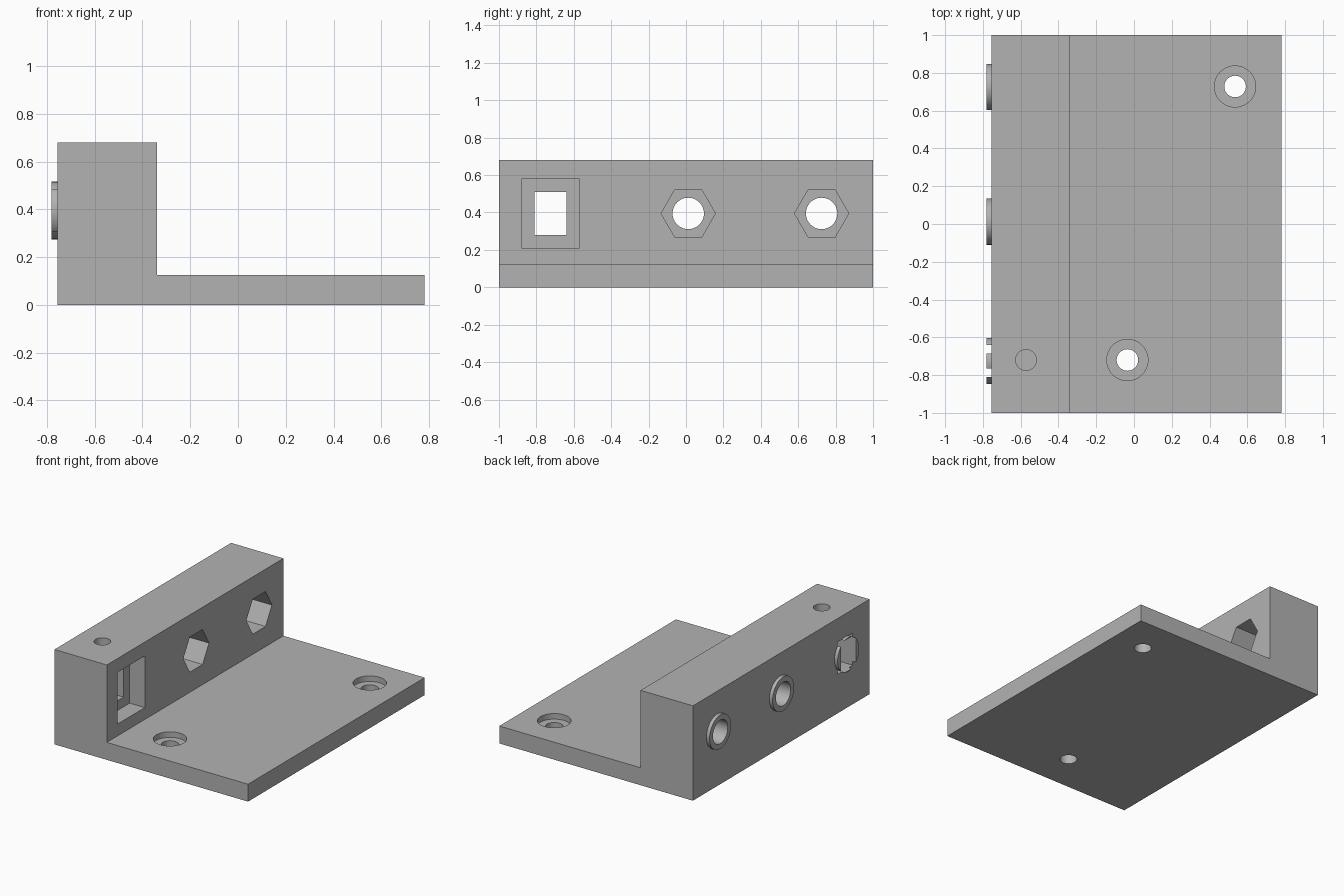
import bpy, bmesh, math
from mathutils import Matrix, Vector

old = bpy.data.objects.get("Cube")
if old:
    bpy.data.objects.remove(old, do_unlink=True)

grey = bpy.data.materials.new("plain grey")
grey.use_nodes = True
grey.diffuse_color = (0.45, 0.45, 0.45, 1)
grey.node_tree.nodes["Principled BSDF"].inputs["Base Color"].default_value = grey.diffuse_color


def finish(name, bm):
    bmesh.ops.recalc_face_normals(bm, faces=bm.faces)
    mesh = bpy.data.meshes.new(name)
    bm.to_mesh(mesh)
    bm.free()
    mesh.materials.append(grey)
    ob = bpy.data.objects.new(name, mesh)
    bpy.context.collection.objects.link(ob)
    return ob


def box(name, low, high):
    low, high = Vector(low), Vector(high)
    bm = bmesh.new()
    bmesh.ops.create_cube(bm, size=1, matrix=Matrix.Translation((low + high) / 2)
                          @ Matrix.Diagonal((*(high - low), 1)))
    return finish(name, bm)


def rod(name, axis, start, end, u, v, radius, sides=48):
    """Prism along x at (y, z) = (u, v), or along z at (x, y) = (u, v)."""
    bm = bmesh.new()
    mid = (start + end) / 2
    if axis == "x":
        place = Matrix.Translation((mid, u, v)) @ Matrix.Rotation(math.pi / 2, 4, "Y")
        place = place @ Matrix.Rotation(math.pi / 2, 4, "Z")
    else:
        place = Matrix.Translation((u, v, mid))
    bmesh.ops.create_cone(bm, cap_ends=True, segments=sides, radius1=radius,
                          radius2=radius, depth=end - start, matrix=place)
    return finish(name, bm)


def combine(target, tool, operation):
    mod = target.modifiers.new(tool.name, "BOOLEAN")
    mod.operation, mod.solver, mod.object = operation, "EXACT", tool
    bpy.context.view_layer.objects.active = target
    bpy.ops.object.modifier_apply(modifier=mod.name)
    bpy.data.objects.remove(tool, do_unlink=True)


BACK, STEP, FRONT = -0.755, -0.34, 0.78
AXIS_Z = 0.395
PORTS = (0.725, 0.012, -0.725)

# L-shaped bracket body extruded along y
bm = bmesh.new()
outline = [(BACK, 0), (FRONT, 0), (FRONT, 0.125), (STEP, 0.125), (STEP, 0.68), (BACK, 0.68)]
face = bm.faces.new([bm.verts.new((x, -1, z)) for x, z in outline])
ext = bmesh.ops.extrude_face_region(bm, geom=[face])
bmesh.ops.translate(bm, vec=(0, 2, 0),
                    verts=[g for g in ext["geom"] if isinstance(g, bmesh.types.BMVert)])
body = finish("bracket_body", bm)

# Raised round bosses on the outer wall
for y in PORTS:
    combine(body, rod("boss", "x", -0.78, BACK + 0.05, y, AXIS_Z, 0.122), "UNION")

# Two round bores with hexagonal nut pockets
for y in PORTS[:2]:
    combine(body, rod("bore", "x", -1, 0, y, AXIS_Z, 0.084), "DIFFERENCE")
    pocket = rod("nut_pocket", "x", STEP - 0.25, 0, y, AXIS_Z, 0.145, 6)
    # Turn the prism so that a corner points along y
    corner = max(abs(v.co.y - y) for v in pocket.data.vertices)
    if corner < 0.14:
        pocket.data.transform(Matrix.Translation((0, y, AXIS_Z))
                              @ Matrix.Rotation(math.pi / 6, 4, "X")
                              @ Matrix.Translation((0, -y, -AXIS_Z)))
    combine(body, pocket, "DIFFERENCE")

# Rectangular socket with a wider recess
y = PORTS[2]
combine(body, box("socket", (-1, y - 0.085, 0.28), (0, y + 0.085, 0.51)), "DIFFERENCE")
combine(body, box("recess", (STEP - 0.12, y - 0.155, 0.21), (0, y + 0.155, 0.58)), "DIFFERENCE")

# Set screw hole from the top into the socket
combine(body, rod("set_screw_hole", "z", 0.4, 0.9, -0.572, -0.72, 0.055), "DIFFERENCE")

# Counterbored mounting holes in the base plate
for x, y in ((0.535, 0.728), (-0.035, -0.72)):
    combine(body, rod("mount_hole", "z", -0.2, 0.3, x, y, 0.057), "DIFFERENCE")
    combine(body, rod("counterbore", "z", 0.085, 0.3, x, y, 0.109), "DIFFERENCE")

# Smooth the round walls, keep the edges crisp
bpy.ops.object.select_all(action="DESELECT")
body.select_set(True)
bpy.context.view_layer.objects.active = body
bpy.ops.object.shade_smooth_by_angle(angle=math.radians(30))
